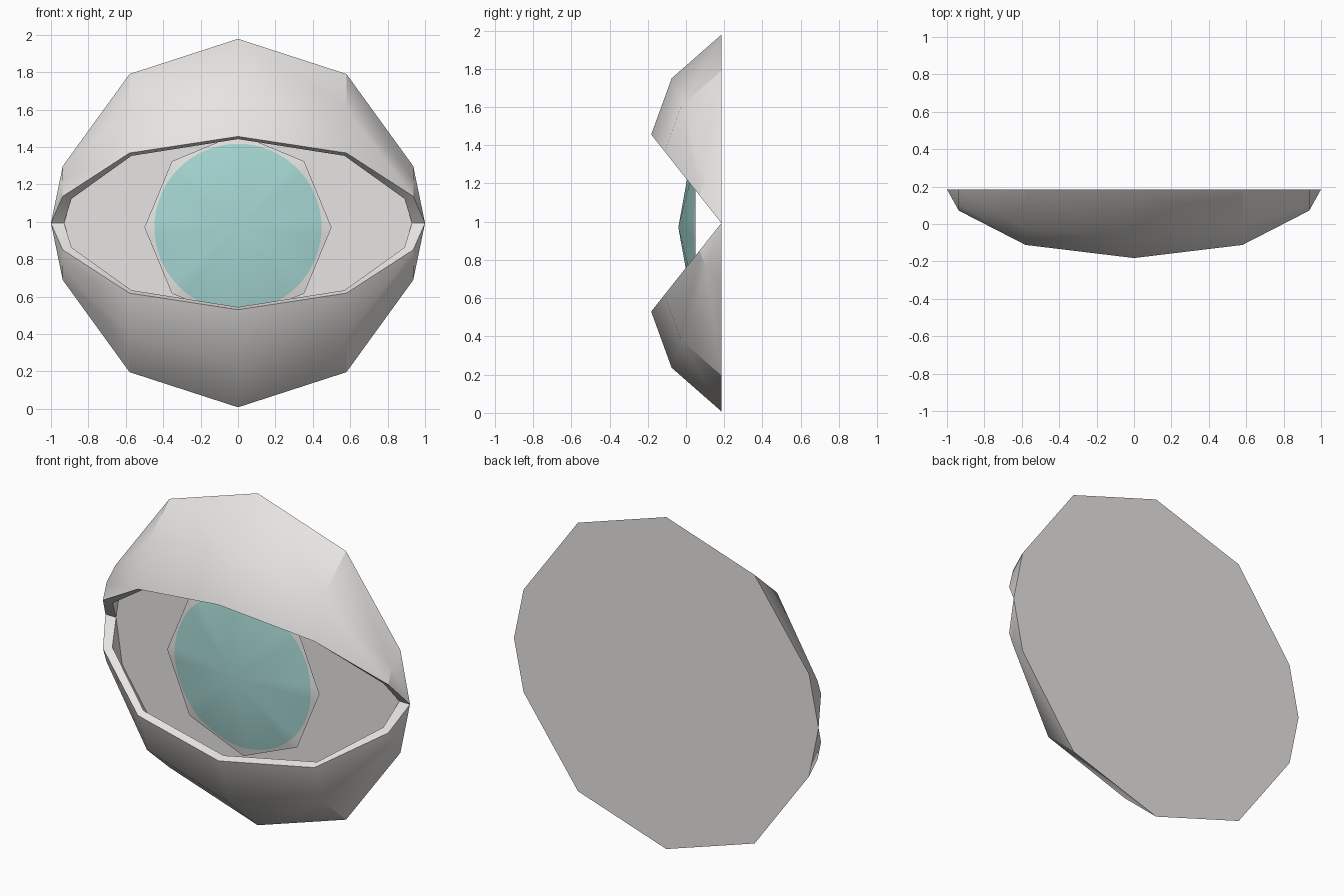
import bpy, bmesh, math

if "Cube" in bpy.data.objects:
    bpy.data.objects.remove(bpy.data.objects["Cube"])

CZ, BACK = 0.993, 0.185


def material(name, rgb):
    m = bpy.data.materials.new(name)
    m.diffuse_color = (*rgb, 1)
    m.use_nodes = True
    m.node_tree.nodes["Principled BSDF"].inputs["Base Color"].default_value = m.diffuse_color
    return m


white = material("warm white", (0.80, 0.78, 0.76))
teal = material("iris teal", (0.38, 0.68, 0.65))


def make_object(name, bm, mats, angle):
    mesh = bpy.data.meshes.new(name)
    bm.to_mesh(mesh)
    bm.free()
    ob = bpy.data.objects.new(name, mesh)
    bpy.context.collection.objects.link(ob)
    for m in mats:
        mesh.materials.append(m)
    bpy.ops.object.select_all(action='DESELECT')
    ob.select_set(True)
    bpy.context.view_layer.objects.active = ob
    if angle:
        bpy.ops.object.shade_smooth_by_angle(angle=math.radians(angle))
    return ob


# Lid profile (y, z) from back edge to front rim, and ring stations (x, scale)
OUTER = [(0, 0.985), (-0.26, 0.757), (-0.367, 0.463)]
INNER = [(0, 0.93), (-0.23, 0.72), (-0.32, 0.449)]
STATIONS = [(-1, 0), (-0.937, 0.309), (-0.58, 0.809), (0, 1),
            (0.58, 0.809), (0.937, 0.309), (1, 0)]
IN_STATIONS = [(-0.93, 0), (-0.89, 0.29), (-0.57, 0.8), (0, 1),
               (0.57, 0.8), (0.89, 0.29), (0.93, 0)]


def shell(bm, stations, profile, side):
    rings = []
    for x, k in stations:
        if k == 0:
            v = bm.verts.new((x, BACK, CZ))
            rings.append([v] * len(profile))
        else:
            rings.append([bm.verts.new((x, BACK + y * k, CZ + side * z * k))
                          for y, z in profile])
    return rings


def face(bm, verts):
    unique = list(dict.fromkeys(verts))
    if len(unique) > 2:
        bm.faces.new(unique)


def eyelid(name, side):
    bm = bmesh.new()
    out = shell(bm, STATIONS, OUTER, side)
    inn = shell(bm, IN_STATIONS, INNER, side)
    for i in range(len(out) - 1):
        for rings in (out, inn):
            for j in range(2):
                face(bm, [rings[i][j], rings[i + 1][j],
                          rings[i + 1][j + 1], rings[i][j + 1]])
        # front rim and back edge
        for j in (2, 0):
            face(bm, [out[i][j], out[i + 1][j], inn[i + 1][j], inn[i][j]])
    bmesh.ops.recalc_face_normals(bm, faces=bm.faces)
    # the back edge is covered by the back plate
    edge = [f for f in bm.faces if all(abs(v.co.y - BACK) < 1e-5 for v in f.verts)]
    bmesh.ops.delete(bm, geom=edge, context='FACES_ONLY')
    make_object(name, bm, [white], 31)


eyelid("upper_eyelid", 1)
eyelid("lower_eyelid", -1)

# Flat back plate
bm = bmesh.new()
top = [(x, k * 0.985) for x, k in STATIONS]
outline = top + [(x, -z) for x, z in reversed(top[1:-1])]
bm.faces.new([bm.verts.new((x, BACK, CZ + z)) for x, z in outline])
bm.normal_update()
if bm.faces[:][0].normal.y < 0:
    bmesh.ops.reverse_faces(bm, faces=bm.faces)
make_object("back_plate", bm, [white], 0)

# Eyeball: shallow eight-sided cone with a round iris cut into it
bm = bmesh.new()
EZ, R, IRIS, N = 0.97, 0.5, 0.447, 64
apothem = R * math.cos(math.pi / 8)


def eye_point(a, r):
    # distance measured along the octagon's facets gives the cone depth
    off = (a % (math.pi / 4)) - math.pi / 8
    edge = apothem / math.cos(off)
    r = edge if r is None else r
    return (r * math.sin(a), -0.04 + 0.09 * r / edge, EZ + r * math.cos(a))


tip = bm.verts.new((0, -0.04, EZ))
angles = [i * math.tau / N for i in range(N)]
iris = [bm.verts.new(eye_point(a, IRIS)) for a in angles]
rim = [bm.verts.new(eye_point(a, None)) for a in angles]
for i in range(N):
    j = (i + 1) % N
    bm.faces.new((tip, iris[i], iris[j])).material_index = 1
    bm.faces.new((iris[i], rim[i], rim[j], iris[j]))
bm.normal_update()
for f in bm.faces:
    if f.normal.y > 0:
        f.normal_flip()
make_object("eyeball", bm, [white, teal], 40)
